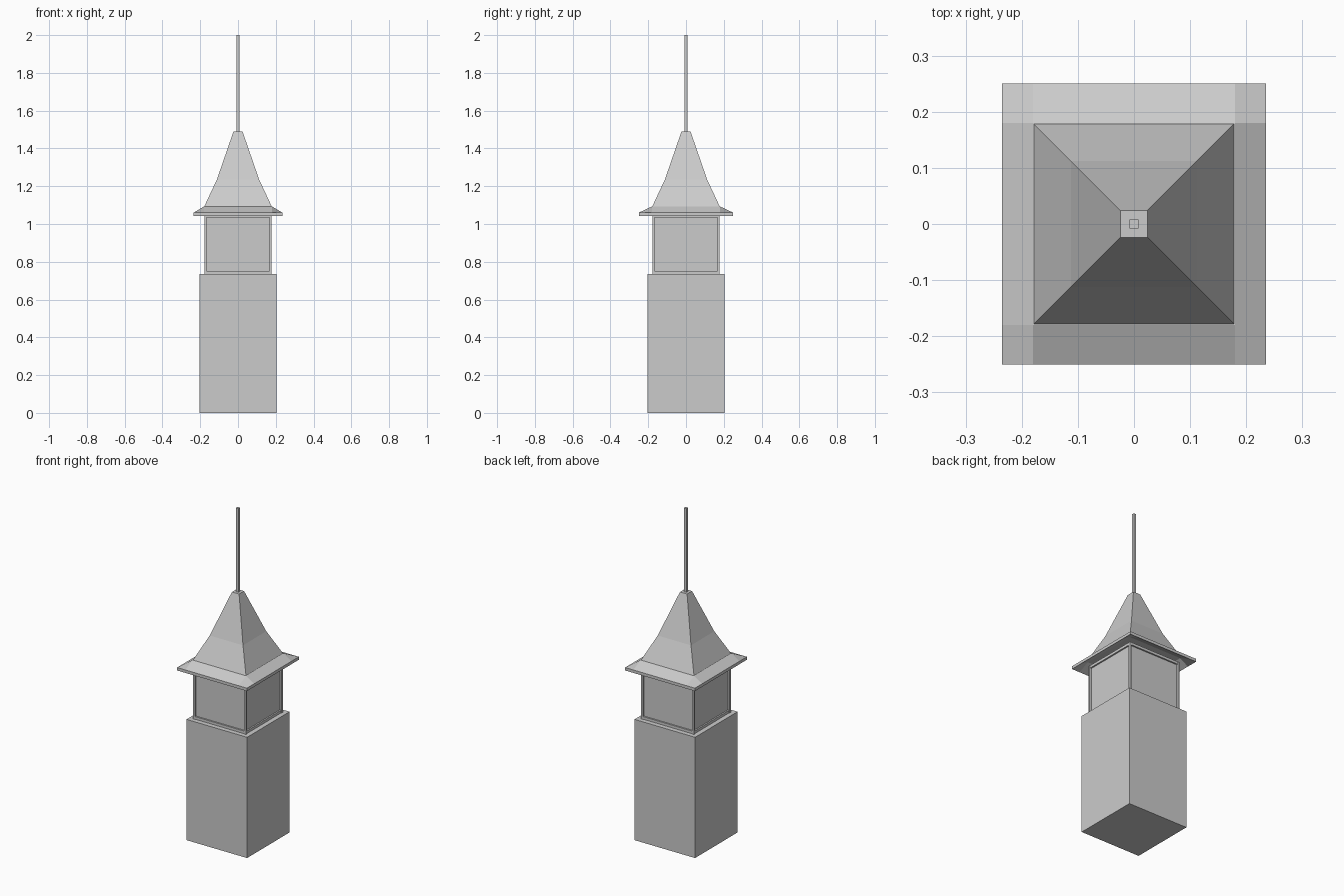
import bpy
import bmesh

cube = bpy.data.objects.get("Cube")
if cube:
    bpy.data.objects.remove(cube)

stone = bpy.data.materials.new("light grey")
stone.use_nodes = True
colour = (0.6, 0.6, 0.6, 1)
stone.diffuse_color = colour
stone.node_tree.nodes["Principled BSDF"].inputs["Base Color"].default_value = colour


def finish(name, bm):
    bmesh.ops.recalc_face_normals(bm, faces=bm.faces)
    mesh = bpy.data.meshes.new(name)
    bm.to_mesh(mesh)
    bm.free()
    mesh.materials.append(stone)
    obj = bpy.data.objects.new(name, mesh)
    bpy.context.collection.objects.link(obj)
    return obj


def loft(name, rings):
    """Closed square tower skin through (half width, half depth, height) rings."""
    bm = bmesh.new()
    loops = [[bm.verts.new((sx * x, sy * y, z))
              for sx, sy in ((-1, -1), (1, -1), (1, 1), (-1, 1))]
             for x, y, z in rings]
    for low, high in zip(loops, loops[1:]):
        for i in range(4):
            j = (i + 1) % 4
            bm.faces.new((low[i], low[j], high[j], high[i]))
    bm.faces.new(loops[0][::-1])
    bm.faces.new(loops[-1])
    return finish(name, bm)


def box(name, x, y, z, hx, hy, hz):
    obj = loft(name, [(hx, hy, -hz), (hx, hy, hz)])
    obj.location = (x, y, z)
    return obj


# Tower shaft and recessed lantern walls
loft("tower_shaft", [(0.204, 0.204, 0), (0.204, 0.204, 0.735)])
loft("lantern_walls", [(0.166, 0.166, 0.735), (0.166, 0.166, 1.05)])

# Corner posts, with rails framing each wall panel
for sx in (-1, 1):
    for sy in (-1, 1):
        box("corner_post", sx * 0.172, sy * 0.172, 0.892, 0.006, 0.006, 0.157)
for z in (0.743, 1.042):
    for s in (-1, 1):
        box("front_back_rail", 0, s * 0.17, z, 0.166, 0.005, 0.008)
        box("side_rail", s * 0.17, 0, z, 0.005, 0.166, 0.008)

# Eave: a grid whose raised middle falls to a thin outer edge
bm = bmesh.new()
xs, ys = (-0.235, -0.18, 0.18, 0.235), (-0.25, -0.18, 0.18, 0.25)
grid = [[bm.verts.new((x, y, 1.093 if abs(x) < 0.2 and abs(y) < 0.2 else 1.06))
         for y in ys] for x in xs]
for i in range(3):
    for j in range(3):
        bm.faces.new((grid[i][j], grid[i + 1][j], grid[i + 1][j + 1], grid[i][j + 1]))
solid = bmesh.ops.extrude_face_region(bm, geom=bm.faces[:])
for v in solid["geom"]:
    if isinstance(v, bmesh.types.BMVert):
        v.co.z -= 0.018
finish("eave", bm)

# Flared roof and square spire
loft("roof", [(0.18, 0.18, 1.09), (0.112, 0.112, 1.235), (0.024, 0.024, 1.49)])
loft("spire", [(0.008, 0.008, 1.48), (0.008, 0.008, 2.0)])
